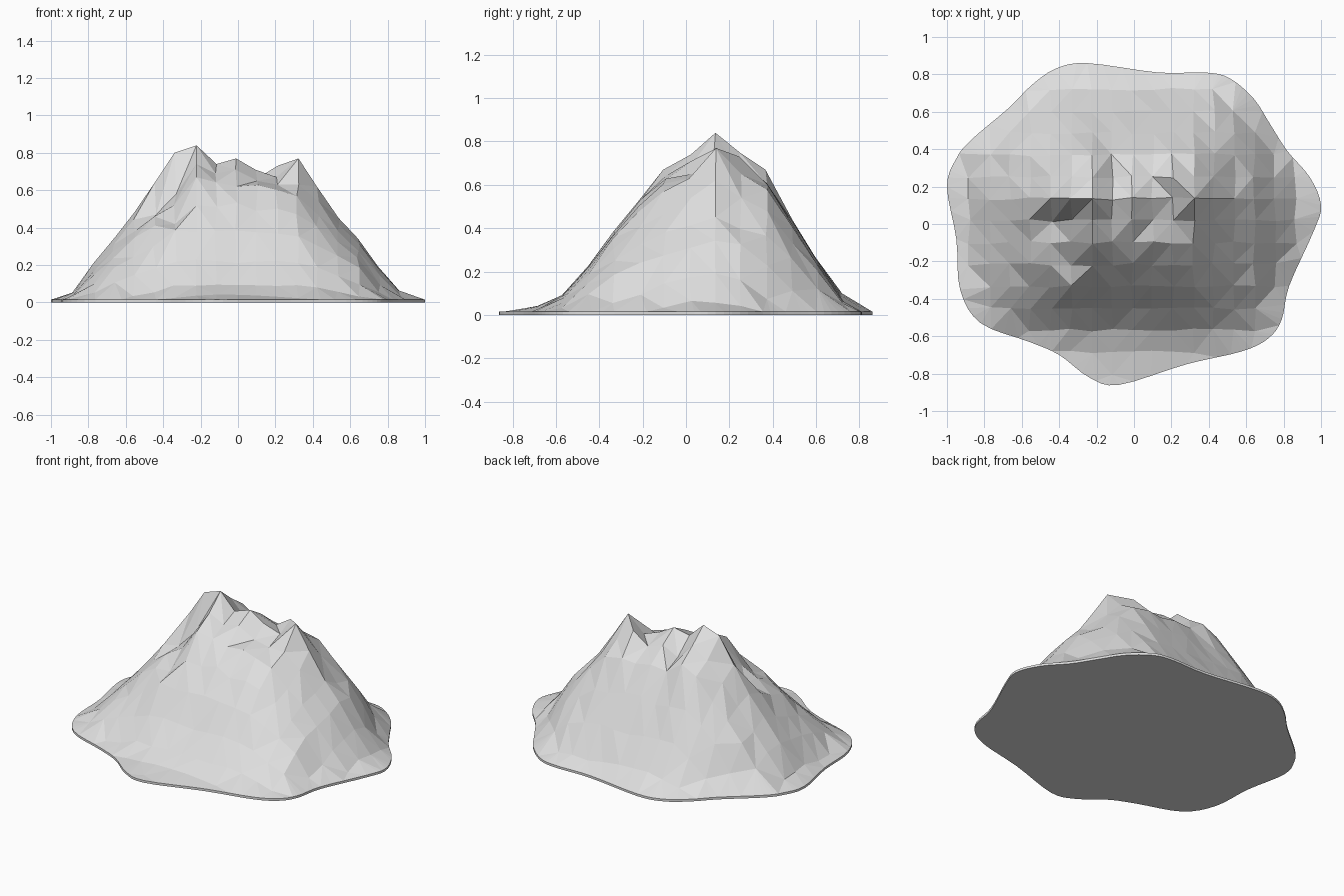
import bpy
import bmesh
import math
import random
from mathutils import Vector
from mathutils.geometry import delaunay_2d_cdt

random.seed(4)

default_cube = bpy.data.objects.get("Cube")
if default_cube:
    bpy.data.objects.remove(default_cube, do_unlink=True)

RIM_HEIGHT = 0.015
PEAK_HEIGHT = 0.84
STEP_X, STEP_Y = 0.109, 0.117
ORIGIN_X, ORIGIN_Y = -0.01, 0.135

# Shoreline of the mountain, counter-clockwise
OUTLINE = [
    (1, .1), (.94, .25), (.82, .39), (.73, .53), (.64, .67), (.51, .78),
    (.38, .81), (.13, .81), (-.25, .86), (-.42, .83), (-.55, .74), (-.67, .62),
    (-.87, .45), (-.95, .35), (-1, .2), (-.95, -.08), (-.93, -.35),
    (-.82, -.53), (-.56, -.63), (-.4, -.7), (-.24, -.82), (-.08, -.86),
    (.28, -.75), (.58, -.68), (.72, -.61), (.79, -.51), (.83, -.33), (.96, -.04),
]

# Skyline across the width and across the depth, as (position, height)
WIDTH_SKYLINE = [
    (-1, .02), (-.91, .06), (-.8, .17), (-.54, .5), (-.35, .78), (-.23, .84),
    (0, .8), (.3, .77), (.42, .62), (.54, .45), (.66, .32), (.77, .17),
    (.91, .05), (1, .02),
]
DEPTH_SKYLINE = [
    (-.86, .02), (-.64, .05), (-.56, .1), (-.48, .18), (-.33, .4), (-.21, .55),
    (-.1, .65), (.13, .84), (.24, .76), (.37, .65), (.45, .51), (.52, .39),
    (.59, .28), (.67, .16), (.76, .08), (.86, .02),
]

# Summit crags and hollows: (column, row) on the grid -> height
CRAGS = {
    (-4, 0): .64, (-3, 0): .8, (-2, 0): .84, (-1, 0): .74, (0, 0): .77,
    (1, 0): .71, (2, 0): .67, (3, 0): .77, (4, 0): .62,
    (-3, 1): .68, (-2, 1): .75, (-1, 1): .64, (0, 1): .7, (1, 1): .66,
    (2, 1): .73, (3, 1): .65, (-2, 2): .67, (-1, 2): .6, (0, 2): .61,
    (1, 2): .59, (2, 2): .6, (-4, -1): .47, (-3, -1): .58, (-2, -1): .74,
    (-1, -1): .69, (0, -1): .71, (1, -1): .65, (2, -1): .63, (3, -1): .63,
    (4, -1): .54, (-4, -2): .46, (-3, -2): .52, (-2, -2): .67, (0, -2): .62,
    (-3, -3): .42, (-2, -3): .52,
}


def smooth_loop(points, cuts=4):
    """Closed Catmull-Rom curve through the points."""
    loop = []
    count = len(points)
    for i in range(count):
        a, b, c, d = (Vector(points[(i + k) % count]) for k in (-1, 0, 1, 2))
        for s in range(cuts):
            t = s / cuts
            loop.append(b + (c - a) * t / 2
                        + (a * 2 - b * 5 + c * 4 - d) * t * t / 2
                        + (b * 3 - a - c * 3 + d) * t ** 3 / 2)
    return loop


def interpolate(table, position):
    """Piecewise linear lookup, clamped at the ends."""
    if position <= table[0][0]:
        return table[0][1]
    for (p, low), (q, high) in zip(table, table[1:]):
        if position <= q:
            return low + (high - low) * (position - p) / (q - p)
    return table[-1][1]


shore = smooth_loop(OUTLINE)
polar = sorted((math.atan2(p.y, p.x), p.length) for p in shore)


def rim_fraction(x, y):
    """Distance from the middle: 0 at the centre, 1 on the shoreline."""
    return math.hypot(x, y) / interpolate(polar, math.atan2(y, x))


def slope_height(x, y):
    """Blend both skylines and fade to the rim near the shoreline."""
    across = interpolate(WIDTH_SKYLINE, x) / PEAK_HEIGHT
    along = interpolate(DEPTH_SKYLINE, y) / PEAK_HEIGHT
    power = 0.3
    blend = (across ** -power + along ** -power - 1) ** (-1 / power)
    fade = min(1, (1 - rim_fraction(x, y)) / 0.2)
    height = PEAK_HEIGHT * blend
    height += random.uniform(-1, 1) * 0.016 * min(1, height * 2)
    return RIM_HEIGHT + max(0.004, height - RIM_HEIGHT) * fade


# Scatter a loose grid of rock points inside the shoreline
flat_points = list(shore)
heights = [RIM_HEIGHT] * len(shore)
for column in range(-9, 11):
    for row in range(-9, 8):
        x = ORIGIN_X + column * STEP_X
        y = ORIGIN_Y + row * STEP_Y
        if rim_fraction(x, y) > 0.94:
            continue
        x += random.uniform(-1, 1) * 0.008
        y += random.uniform(-1, 1) * 0.008
        flat_points.append(Vector((x, y)))
        heights.append(CRAGS.get((column, row)) or slope_height(x, y))

shore_face = list(range(len(shore)))
points, _, triangles, sources, _, _ = delaunay_2d_cdt(
    flat_points, [], [shore_face], 1, 0.00001)

# Mountain surface, thin rim wall and flat underside
bm = bmesh.new()
verts = []
rim = {}
for point, source in zip(points, sources):
    height = heights[source[0]] if source else RIM_HEIGHT
    vert = bm.verts.new((point.x, point.y, height))
    verts.append(vert)
    if source and source[0] < len(shore):
        rim[source[0]] = vert
for triangle in triangles:
    bm.faces.new([verts[i] for i in triangle])

top_loop = [rim[i] for i in sorted(rim)]
base_loop = [bm.verts.new((v.co.x, v.co.y, 0)) for v in top_loop]
for i in range(len(top_loop)):
    j = (i + 1) % len(top_loop)
    bm.faces.new((top_loop[i], base_loop[i], base_loop[j], top_loop[j]))
bm.faces.new(list(reversed(base_loop)))
bmesh.ops.recalc_face_normals(bm, faces=bm.faces[:])

mesh = bpy.data.meshes.new("mountain")
bm.to_mesh(mesh)
bm.free()
mountain = bpy.data.objects.new("mountain", mesh)
bpy.context.collection.objects.link(mountain)

# Pale grey stone
stone = bpy.data.materials.new("pale_grey_stone")
stone.use_nodes = True
stone_colour = (0.73, 0.73, 0.73, 1)
stone.diffuse_color = stone_colour
stone.node_tree.nodes["Principled BSDF"].inputs["Base Color"].default_value = stone_colour
mesh.materials.append(stone)
